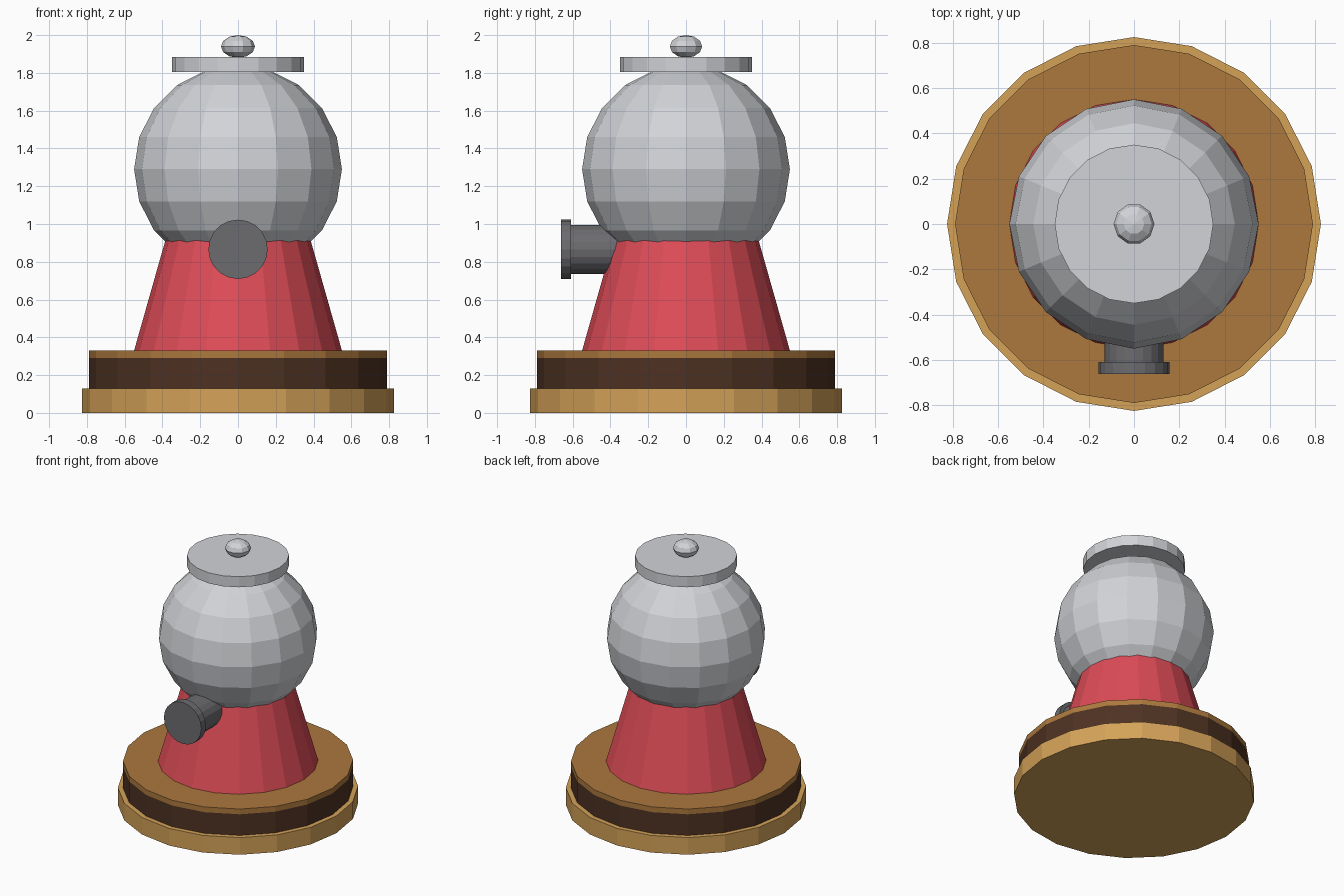
import bpy, math
from mathutils import Matrix, Vector

if "Cube" in bpy.data.objects:
    bpy.data.objects.remove(bpy.data.objects["Cube"])


def srgb(r, g, b):
    f = lambda c: c / 12.92 if c <= 0.04045 else ((c + 0.055) / 1.055) ** 2.4
    return (f(r / 255), f(g / 255), f(b / 255), 1.0)


def material(name, *rgb):
    m = bpy.data.materials.new(name)
    m.diffuse_color = srgb(*rgb)
    m.use_nodes = True
    m.node_tree.nodes["Principled BSDF"].inputs["Base Color"].default_value = m.diffuse_color
    return m


gold = material("light wood", 212, 162, 88)
brown = material("medium wood", 172, 120, 61)
dark = material("dark wood", 78, 50, 34)
red = material("red", 222, 76, 87)
silver = material("light grey", 209, 211, 215)
steel = material("dark grey", 108, 108, 112)


def lathe(name, profile, sides, mats, matrix=None):
    """Revolve (radius, height) points, bottom to top; radius 0 makes a pole."""
    verts, faces, rings = [], [], []
    for r, z in profile:
        n = 1 if r == 0 else sides
        rings.append(range(len(verts), len(verts) + n))
        for i in range(n):
            a = math.tau * i / sides
            verts.append(Vector((r * math.cos(a), r * math.sin(a), z)))
    for lo, hi in zip(rings, rings[1:]):
        for i in range(sides):
            j = (i + 1) % sides
            if len(lo) == 1:
                faces.append((lo[0], hi[j], hi[i]))
            elif len(hi) == 1:
                faces.append((lo[i], lo[j], hi[0]))
            else:
                faces.append((lo[i], lo[j], hi[j], hi[i]))
    # flat end caps
    if len(rings[0]) > 1:
        faces.append(tuple(reversed(rings[0])))
    if len(rings[-1]) > 1:
        faces.append(tuple(rings[-1]))
    mesh = bpy.data.meshes.new(name)
    mesh.from_pydata(verts, [], faces)
    for m in mats:
        mesh.materials.append(m)
    if matrix:
        mesh.transform(matrix)
    obj = bpy.data.objects.new(name, mesh)
    bpy.context.collection.objects.link(obj)
    return obj


def ball(name, radius, half_height, z, sides, rings, mat):
    prof = []
    for k in range(rings + 1):
        a = math.pi * (k / rings - 0.5)
        r = 0 if k in (0, rings) else radius * math.cos(a)
        prof.append((r, z + half_height * math.sin(a)))
    return lathe(name, prof, sides, [mat])


# stepped wooden base
lathe("base_ring", [(0.825, 0), (0.825, 0.13)], 20, [gold])
plinth = lathe("base_plinth", [(0.79, 0.13), (0.79, 0.29), (0.79, 0.33)], 20, [brown, dark])
for p in plinth.data.polygons:
    p.material_index = 1 if p.center.z < 0.28 else 0

# tapered red body, its top hidden inside the globe
lathe("body", [(0.55, 0.33), (0.36, 1.0)], 20, [red])

# globe, lid and lid knob
ball("globe", 0.55, 0.55, 1.29, 16, 10, silver)
lathe("lid", [(0.35, 1.805), (0.35, 1.885)], 20, [silver])
ball("lid_knob", 0.09, 0.06, 1.94, 10, 6, silver)

# coin dial pointing forward (-y)
forward = Matrix.Translation((0, 0, 0.866)) @ Matrix.Rotation(math.pi / 2, 4, 'X')
lathe("dial_shaft", [(0.13, 0.3), (0.13, 0.615)], 20, [steel], forward)
lathe("dial_flange", [(0.157, 0.608), (0.157, 0.663)], 20, [steel], forward)
